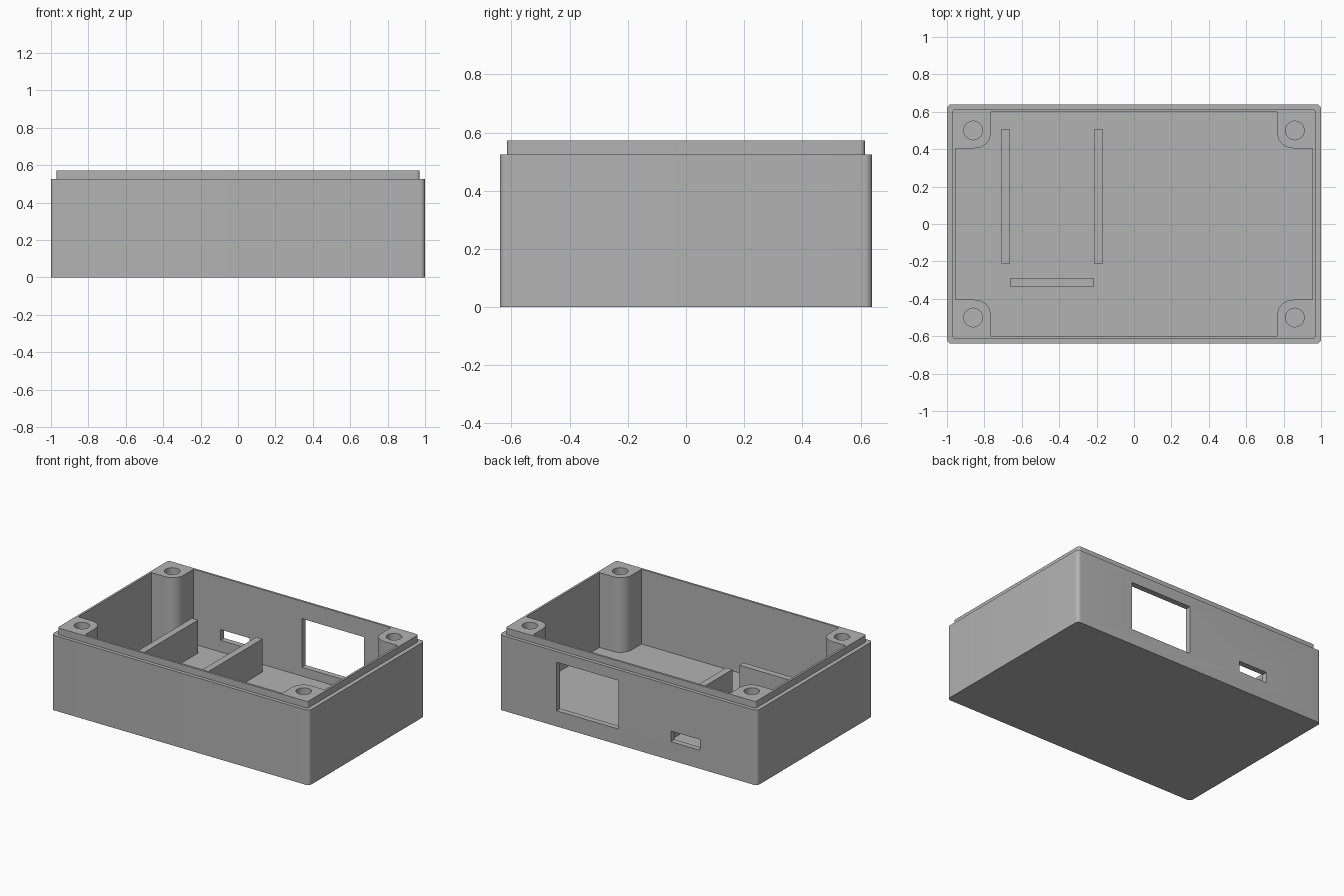
import bpy
import bmesh
from math import cos, sin, pi, radians

if "Cube" in bpy.data.objects:
    bpy.data.objects.remove(bpy.data.objects["Cube"])

grey = bpy.data.materials.new("plain_grey")
grey.use_nodes = True
grey.diffuse_color = (0.45, 0.45, 0.45, 1)
grey.node_tree.nodes["Principled BSDF"].inputs["Base Color"].default_value = grey.diffuse_color

FLOOR, RIM, TOP = 0.048, 0.525, 0.572


def arc(cx, cy, r, start, end, steps=8):
    """Points on an arc, angles in quarter turns."""
    angles = [(start + (end - start) * i / steps) * pi / 2 for i in range(steps + 1)]
    return [(cx + r * cos(a), cy + r * sin(a)) for a in angles]


def rounded_rect(hx, hy, r):
    corners = [(1, 1), (-1, 1), (-1, -1), (1, -1)]
    return [p for q, (sx, sy) in enumerate(corners)
            for p in arc(sx * (hx - r), sy * (hy - r), r, q, q + 1)]


def rect(x0, x1, y0, y1):
    return [(x0, y0), (x1, y0), (x1, y1), (x0, y1)]


def prism(name, outline, z0, z1):
    """Extrude a flat outline from z0 up to z1."""
    bm = bmesh.new()
    face = bm.faces.new([bm.verts.new((x, y, z0)) for x, y in outline])
    new = bmesh.ops.extrude_face_region(bm, geom=[face])["geom"]
    bmesh.ops.translate(bm, vec=(0, 0, z1 - z0),
                        verts=[v for v in new if isinstance(v, bmesh.types.BMVert)])
    bmesh.ops.recalc_face_normals(bm, faces=bm.faces)
    mesh = bpy.data.meshes.new(name)
    bm.to_mesh(mesh)
    bm.free()
    mesh.materials.append(grey)
    obj = bpy.data.objects.new(name, mesh)
    bpy.context.collection.objects.link(obj)
    return obj


def combine(target, other, operation):
    """Apply a boolean and discard the second object."""
    mod = target.modifiers.new("cut", "BOOLEAN")
    mod.operation, mod.solver, mod.object = operation, "EXACT", other
    bpy.context.view_layer.objects.active = target
    bpy.ops.object.modifier_apply(modifier=mod.name)
    bpy.data.objects.remove(other)


# Outer shell with a narrower lip on top
case = prism("enclosure_case", rounded_rect(1.0, 0.64, 0.025), 0, RIM)
combine(case, prism("lip", rounded_rect(0.97, 0.615, 0.015), RIM - 0.1, TOP), "UNION")

# Cavity outline: leaves a rounded screw post in every corner
quarter = [(0.955, 0.405)] + arc(0.85, 0.49, 0.085, 3, 2) + [(0.765, 0.6)]
cavity = []
for sx, sy in [(1, 1), (-1, 1), (-1, -1), (1, -1)]:
    part = [(sx * x, sy * y) for x, y in quarter]
    cavity += part if sx * sy > 0 else part[::-1]
combine(case, prism("cavity", cavity, FLOOR, TOP + 0.1), "DIFFERENCE")

# Screw holes
for sx in (-1, 1):
    for sy in (-1, 1):
        hole = prism("hole", arc(sx * 0.86, sy * 0.5, 0.05, 0, 3.875, 31), 0.15, TOP + 0.1)
        combine(case, hole, "DIFFERENCE")

# Display window and connector slot in the back wall
for x0, x1, z0, z1 in [(0.075, 0.555, 0.11, 0.45), (-0.555, -0.33, 0.13, 0.205)]:
    combine(case, prism("opening", rect(x0, x1, 0.55, 0.7), z0, z1), "DIFFERENCE")

# Board holding ribs on the floor
ribs = {
    "right_rib": rect(-0.71, -0.663, -0.21, 0.505),
    "left_rib": rect(-0.213, -0.165, -0.21, 0.505),
    "front_rib": rect(-0.663, -0.213, -0.333, -0.288),
}
for name, outline in ribs.items():
    prism(name, outline, FLOOR, 0.28)

# Smooth the rounded corners, keep all edges crisp
bpy.ops.object.select_all(action="DESELECT")
case.select_set(True)
bpy.context.view_layer.objects.active = case
bpy.ops.object.shade_smooth_by_angle(angle=radians(30))
